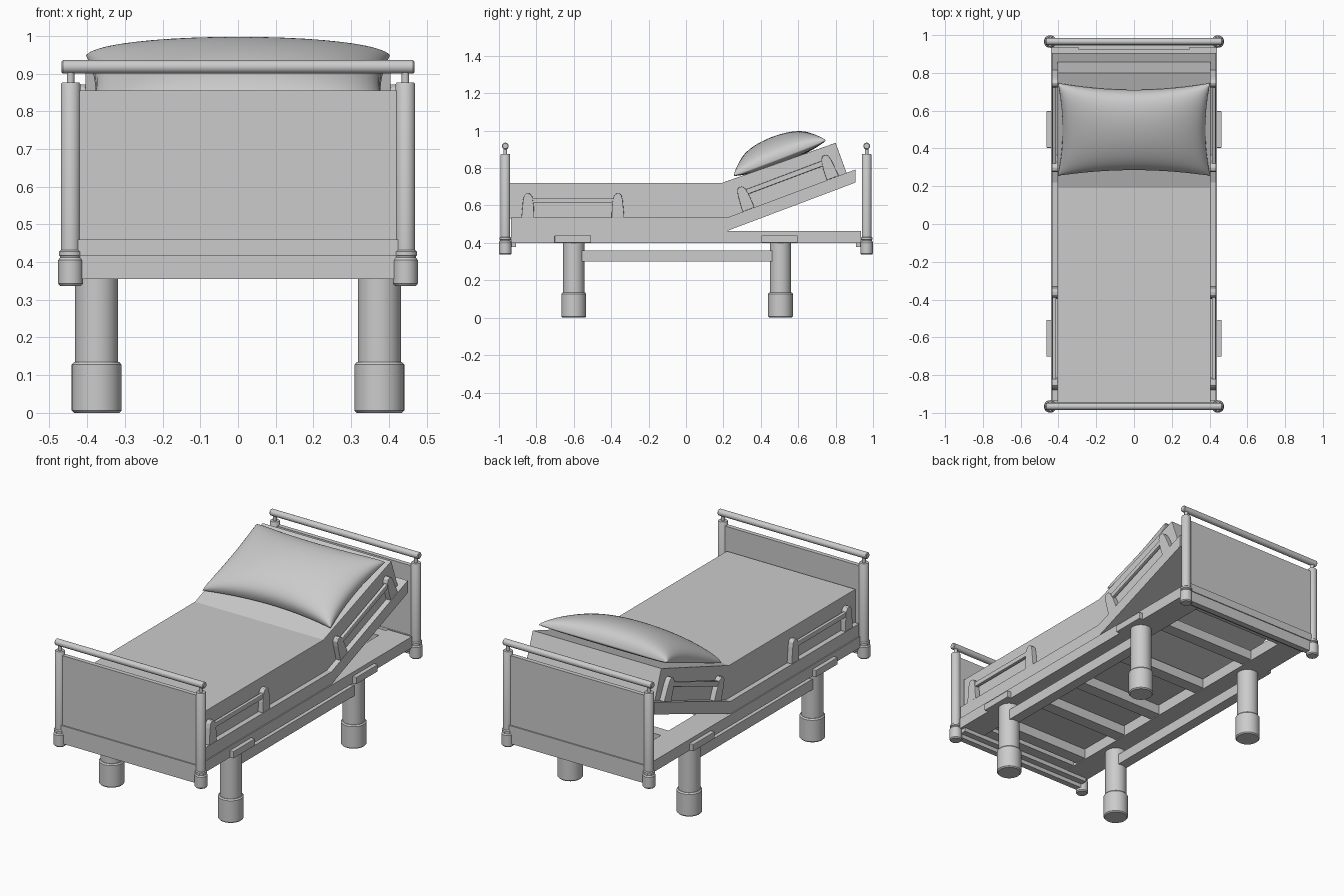
import bpy, bmesh, math
from mathutils import Vector, Matrix

if "Cube" in bpy.data.objects:
    bpy.data.objects.remove(bpy.data.objects["Cube"])


def finish(name, bm, smooth=False, bevel=0):
    bmesh.ops.recalc_face_normals(bm, faces=bm.faces)
    me = bpy.data.meshes.new(name)
    bm.to_mesh(me)
    bm.free()
    ob = bpy.data.objects.new(name, me)
    bpy.context.collection.objects.link(ob)
    if bevel:
        m = ob.modifiers.new("bevel", 'BEVEL')
        m.width, m.segments = bevel, 2
    if smooth:
        bpy.ops.object.select_all(action='DESELECT')
        ob.select_set(True)
        bpy.context.view_layer.objects.active = ob
        bpy.ops.object.shade_smooth_by_angle(angle=math.radians(35))
    return ob


def box(name, x, y, z, bevel=0):
    bm = bmesh.new()
    bmesh.ops.create_cube(bm, size=1)
    for v in bm.verts:
        v.co = [a + (c + 0.5) * (b - a) for c, (a, b) in zip(v.co, (x, y, z))]
    return finish(name, bm, bevel=bevel)


def prism(name, yz, x0, x1, bevel=0):
    bm = bmesh.new()
    f = bm.faces.new([bm.verts.new((x0, y, z)) for y, z in yz])
    ext = bmesh.ops.extrude_face_region(bm, geom=[f])
    bmesh.ops.translate(bm, vec=(x1 - x0, 0, 0),
                        verts=[v for v in ext['geom'] if isinstance(v, bmesh.types.BMVert)])
    return finish(name, bm, bevel=bevel)


def lathe(name, rz, loc, along_x=False, n=32):
    bm = bmesh.new()
    rings = [[bm.verts.new((r * math.cos(2 * math.pi * i / n), r * math.sin(2 * math.pi * i / n), z))
              for i in range(n)] for r, z in rz]
    for a, b in zip(rings, rings[1:]):
        for i in range(n):
            bm.faces.new((a[i], a[(i + 1) % n], b[(i + 1) % n], b[i]))
    bm.faces.new(rings[0])
    bm.faces.new(rings[-1])
    m = Matrix.Translation(loc)
    if along_x:
        m = m @ Matrix.Rotation(math.pi / 2, 4, 'Y')
    bm.transform(m)
    return finish(name, bm, smooth=True)


def span(s, a, b):
    return tuple(sorted((s * a, s * b)))


# End boards with corner posts and top rails
post = [(.028, .337), (.033, .343), (.033, .405), (.028, .412), (.028, .416), (.031, .418),
        (.031, .428), (.026, .432), (.026, .871), (.023, .876), (.010, .876), (.010, .91)]
for e, end in ((-1, "foot"), (1, "head")):
    box(end + "_board_panel", (-.425, .425), span(e, .952, .977), (.46, .855))
    box(end + "_board_rail", (-.425, .425), span(e, .95, .984), (.416, .46))
    box(end + "_board_skirt", (-.425, .425), span(e, .945, .979), (.355, .416))
    box(end + "_board_ledge", (-.425, .425), span(e, .91, .95), (.378, .402))
    for s in (-1, 1):
        lathe(end + "_post", post, (s * .444, e * .966, 0))
    lathe(end + "_top_rail", [(.014, -.468), (.018, -.464), (.018, .464), (.014, .468)],
          (0, e * .966, .918), along_x=True)

# Undercarriage: legs, clamps, side beams
leg = [(.060, 0), (.066, .006), (.066, .128), (.060, .135), (.057, .135), (.057, .42)]
for s in (-1, 1):
    for y, yc in ((-.6, -.605), (.505, .5)):
        lathe("leg", leg, (s * .375, y, 0), n=40)
        box("leg_clamp", span(s, .32, .463), (yc - .097, yc + .097), (.40, .44), bevel=.003)
    box("lower_side_beam", span(s, .35, .41), (-.56, .46), (.30, .36))
    box("frame_side_rail", span(s, .29, .44), (-.935, .935), (.40, .463))

# Cross bars of the bed frame
for y in (-.89, -.79, -.46, -.17, .2, .6, .89):
    box("frame_cross_bar", (-.3, .3), (y - .035, y + .035), (.405, .46))

# Hinged lying surface and mattress
prism("lying_platform", [(-.935, .464), (.22, .464), (.905, .722), (.905, .792), (.22, .535), (-.935, .535)],
      -.435, .435)
prism("mattress", [(-.945, .53), (.22, .53), (.86, .77), (.80, .935), (.19, .72), (-.945, .72)],
      -.405, .405, bevel=.002)

# Side guards: tapered uprights with a bar, the head pair tilted with the backrest
upright = [(0, 0), (.008, .09), (.014, .118), (.026, .130), (.046, .128),
           (.058, .112), (.066, .06), (.068, 0)]
LEN = .55


def guard(name, origin, angle):
    ca, sa = math.cos(angle), math.sin(angle)

    def place(pts):
        return [(origin[0] + u * ca - w * sa, origin[1] + u * sa + w * ca) for u, w in pts]
    for s in (-1, 1):
        xa, xb = s * .404, s * .435
        prism(name + "_upright", place(upright), xa, xb, bevel=.003)
        prism(name + "_upright", place([(LEN - u, w) for u, w in upright]), xa, xb, bevel=.003)
        prism(name + "_bar", place([(.05, .078), (LEN - .05, .078), (LEN - .05, .106), (.05, .106)]),
              s * .412, s * .432, bevel=.004)


guard("foot_guard", (-.88, .535), 0)
guard("head_guard", (.302, .566), math.atan2(.257, .685))

# Pillow: two cushioned sheets joined at a pinched seam
N = 40
bm = bmesh.new()
tilt = Matrix.Translation((0, .502, .853)) @ Matrix.Rotation(math.radians(21), 4, 'X')
for height in (.121, -.03):
    g = {}
    for i in range(N + 1):
        for j in range(N + 1):
            u = math.sin(math.pi * (i / N - .5))
            v = math.sin(math.pi * (j / N - .5))
            puff = max(0, 1 - u * u) ** .36 * max(0, 1 - v * v) ** .36
            p = Vector((u * (.403 - .025 * (1 - v * v)), v * (.262 - .04 * (1 - u * u)), height * puff))
            g[i, j] = bm.verts.new(tilt @ p)
    for i in range(N):
        for j in range(N):
            bm.faces.new((g[i, j], g[i + 1, j], g[i + 1, j + 1], g[i, j + 1]))
bmesh.ops.remove_doubles(bm, verts=bm.verts, dist=.0002)
pillow = finish("pillow", bm)
for p in pillow.data.polygons:
    p.use_smooth = True
